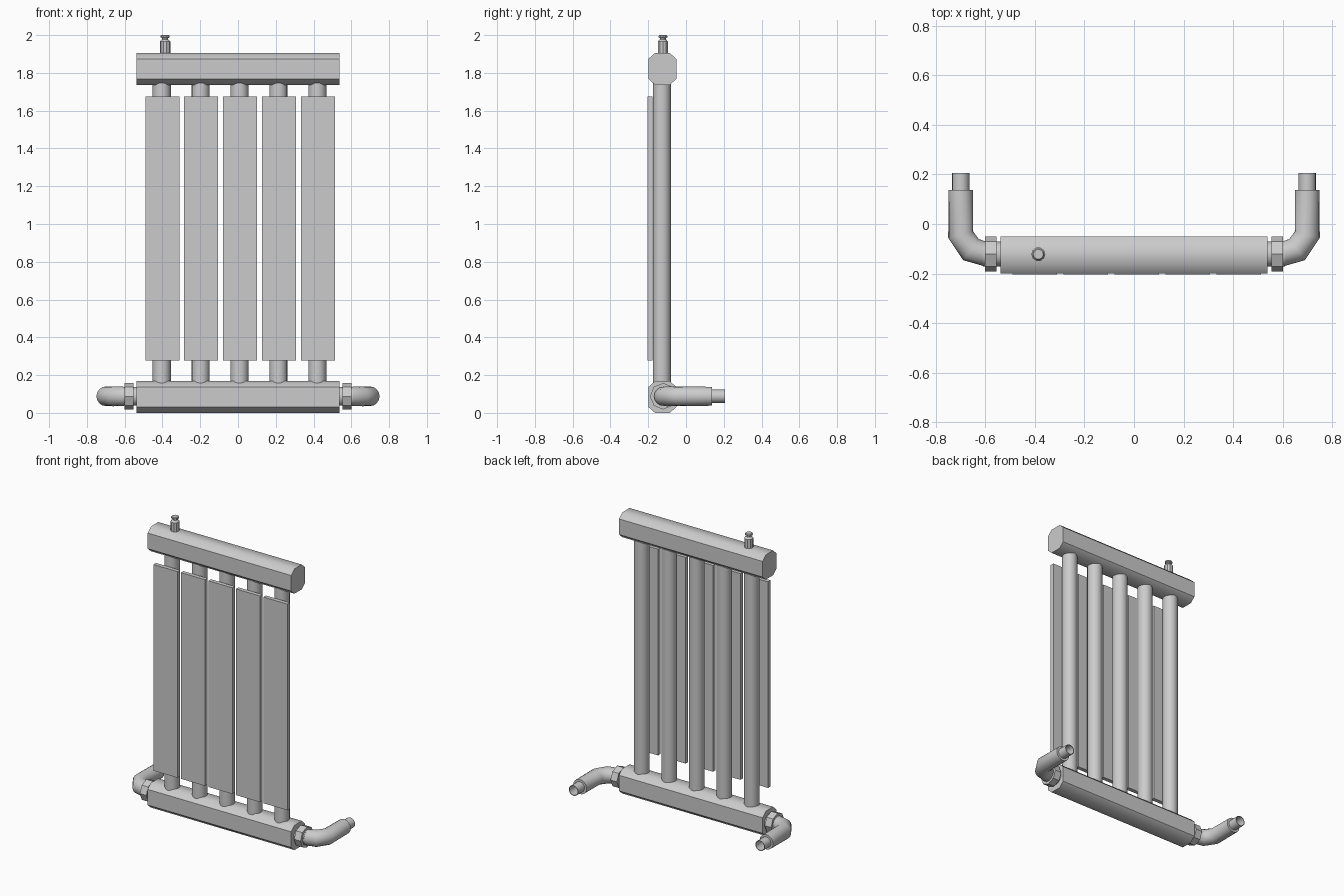
import bpy, bmesh, math
from mathutils import Vector

if "Cube" in bpy.data.objects:
    bpy.data.objects.remove(bpy.data.objects["Cube"])

Y0 = -0.125          # depth of the header and tube axes
ZP = 0.088           # height of the connection pipes
UP = (0, 0, 1)


def finish(name, bm, angle=None):
    bmesh.ops.recalc_face_normals(bm, faces=bm.faces)
    me = bpy.data.meshes.new(name)
    bm.to_mesh(me)
    bm.free()
    ob = bpy.data.objects.new(name, me)
    bpy.context.collection.objects.link(ob)
    if angle:
        bpy.ops.object.select_all(action='DESELECT')
        ob.select_set(True)
        bpy.context.view_layer.objects.active = ob
        bpy.ops.object.shade_smooth_by_angle(angle=math.radians(angle))
    return ob


def sweep(name, rings, sides=16, angle=45):
    """Skin circular rings given as (centre, radius, axis direction)."""
    bm = bmesh.new()
    loops = []
    for c, r, d in rings:
        q = Vector(d).to_track_quat('Z', 'Y')
        loops.append([bm.verts.new(Vector(c) + q @ Vector((
            r * math.cos(2 * math.pi * k / sides),
            r * math.sin(2 * math.pi * k / sides), 0))) for k in range(sides)])
    for a, b in zip(loops, loops[1:]):
        for k in range(sides):
            j = (k + 1) % sides
            bm.faces.new((a[k], a[j], b[j], b[k]))
    bm.faces.new(loops[0])
    bm.faces.new(loops[-1])
    return finish(name, bm, angle)


def box(name, lo, hi):
    bm = bmesh.new()
    bmesh.ops.create_cube(bm, size=1)
    for v in bm.verts:
        v.co = [(l + h) / 2 + c * (h - l) for l, h, c in zip(lo, hi, v.co)]
    return finish(name, bm)


def header(name, z):
    """Horizontal bar with a chamfered rectangular section."""
    w, h, cy, cz = 0.074, 0.084, 0.035, 0.031
    quarter = [(w, h - cz), (w - cy, h)]
    sec = quarter + [(-y, v) for y, v in reversed(quarter)]
    sec += [(-y, -v) for y, v in sec]
    bm = bmesh.new()
    f = bm.faces.new([bm.verts.new((-0.538, Y0 + y, z + v)) for y, v in sec])
    ext = bmesh.ops.extrude_face_region(bm, geom=[f], use_keep_orig=True)
    for v in ext['geom']:
        if isinstance(v, bmesh.types.BMVert):
            v.co.x = 0.538
    return finish(name, bm, 45)


# headers
header("bottom_header", 0.084 + 0.003 - 0.003)
header("top_header", 1.821)

# vertical tubes with front plates
for i in range(5):
    x = 0.008 + 0.206 * (i - 2)
    sweep(f"tube_{i + 1}", [((x, Y0 - 0.003, 0.15), 0.048, UP),
                            ((x, Y0 - 0.003, 1.755), 0.048, UP)])
    x += 0.003
    box(f"front_plate_{i + 1}", (x - 0.09, -0.204, 0.278), (x + 0.09, -0.177, 1.675))

# air vent
sweep("air_vent", [((-0.386, -0.122, z), r, UP) for z, r in (
    (1.89, 0.028), (1.966, 0.028), (1.978, 0.016), (1.984, 0.016),
    (1.988, 0.024), (1.996, 0.024), (2.0, 0.02))], sides=10, angle=35)

# side connections: neck, nut and elbow on both ends
for side, s in (("right", 1), ("left", -1)):
    def ring(x, y, r, dx, dy):
        return ((s * x, y, ZP), r, (s * dx, dy, 0))
    yc = -0.121
    sweep(f"{side}_neck", [ring(0.52, yc, 0.05, 1, 0), ring(0.61, yc, 0.05, 1, 0)])
    sweep(f"{side}_nut", [ring(0.554, yc, 0.07, 1, 0), ring(0.602, yc, 0.07, 1, 0)],
          sides=8, angle=30)
    sweep(f"{side}_elbow_pipe", [
        ring(0.60, yc, 0.05, 1, 0.05), ring(0.658, -0.103, 0.053, 0.81, 0.59),
        ring(0.699, -0.043, 0.052, 0.25, 0.97), ring(0.699, 0.138, 0.05, 0, 1),
        ring(0.699, 0.138, 0.035, 0, 1), ring(0.699, 0.206, 0.035, 0, 1),
        ring(0.699, 0.206, 0.031, 0, 1), ring(0.699, 0.12, 0.031, 0, 1)], angle=50)
